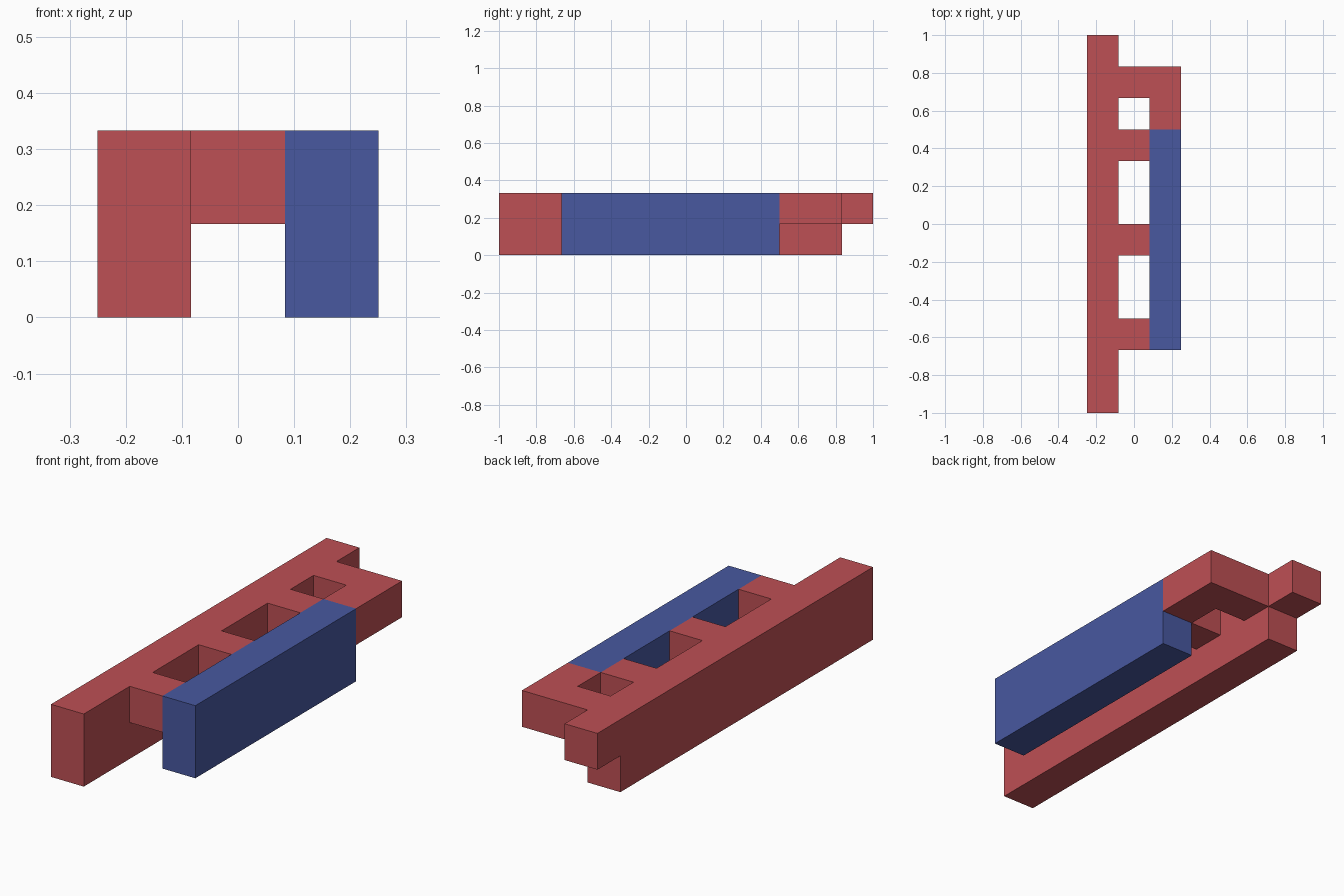
import bpy
import bmesh
from mathutils import Vector

cube = bpy.data.objects.get("Cube")
if cube:
    bpy.data.objects.remove(cube, do_unlink=True)

U = 1 / 6  # size of one block
ORIGIN = Vector((-1.5, -6, 0))  # grid corner, in blocks


def make_material(name, rgb):
    mat = bpy.data.materials.new(name)
    mat.use_nodes = True
    mat.diffuse_color = (*rgb, 1)
    mat.node_tree.nodes["Principled BSDF"].inputs["Base Color"].default_value = (*rgb, 1)
    return mat


red = make_material("red", (0.515, 0.080, 0.089))
blue = make_material("blue", (0.065, 0.098, 0.352))


def prism(name, profile, x0, x1, mat):
    """Extrude a (y, z) outline from x0 to x1, all in blocks."""
    bm = bmesh.new()
    verts = [bm.verts.new((ORIGIN + Vector((x0, y, z))) * U) for y, z in profile]
    face = bm.faces.new(verts)
    out = bmesh.ops.extrude_face_region(bm, geom=[face])["geom"]
    moved = [v for v in out if isinstance(v, bmesh.types.BMVert)]
    bmesh.ops.translate(bm, verts=moved, vec=((x1 - x0) * U, 0, 0))
    bmesh.ops.recalc_face_normals(bm, faces=bm.faces[:])
    mesh = bpy.data.meshes.new(name)
    bm.to_mesh(mesh)
    bm.free()
    mesh.materials.append(mat)
    obj = bpy.data.objects.new(name, mesh)
    bpy.context.collection.objects.link(obj)
    return obj


def bar(name, y0, y1, z0, z1, x0, x1, mat):
    return prism(name, [(y0, z0), (y1, z0), (y1, z1), (y0, z1)], x0, x1, mat)


# Long right rail, notched underneath at the back end
prism("right_rail", [(0, 0), (11, 0), (11, 1), (12, 1), (12, 2), (0, 2)], 0, 1, red)

# Cross bars joining the rails in the upper layer
for i, y in enumerate((2, 5, 8, 10), 1):
    bar(f"cross_bar_{i}", y, y + 1, 1, 2, 1, 2, red)

# Upper red block behind the blue rail
bar("back_corner", 9, 11, 1, 2, 2, 3, red)

# Full height blue rail on the left
bar("left_rail", 2, 9, 0, 2, 2, 3, blue)
